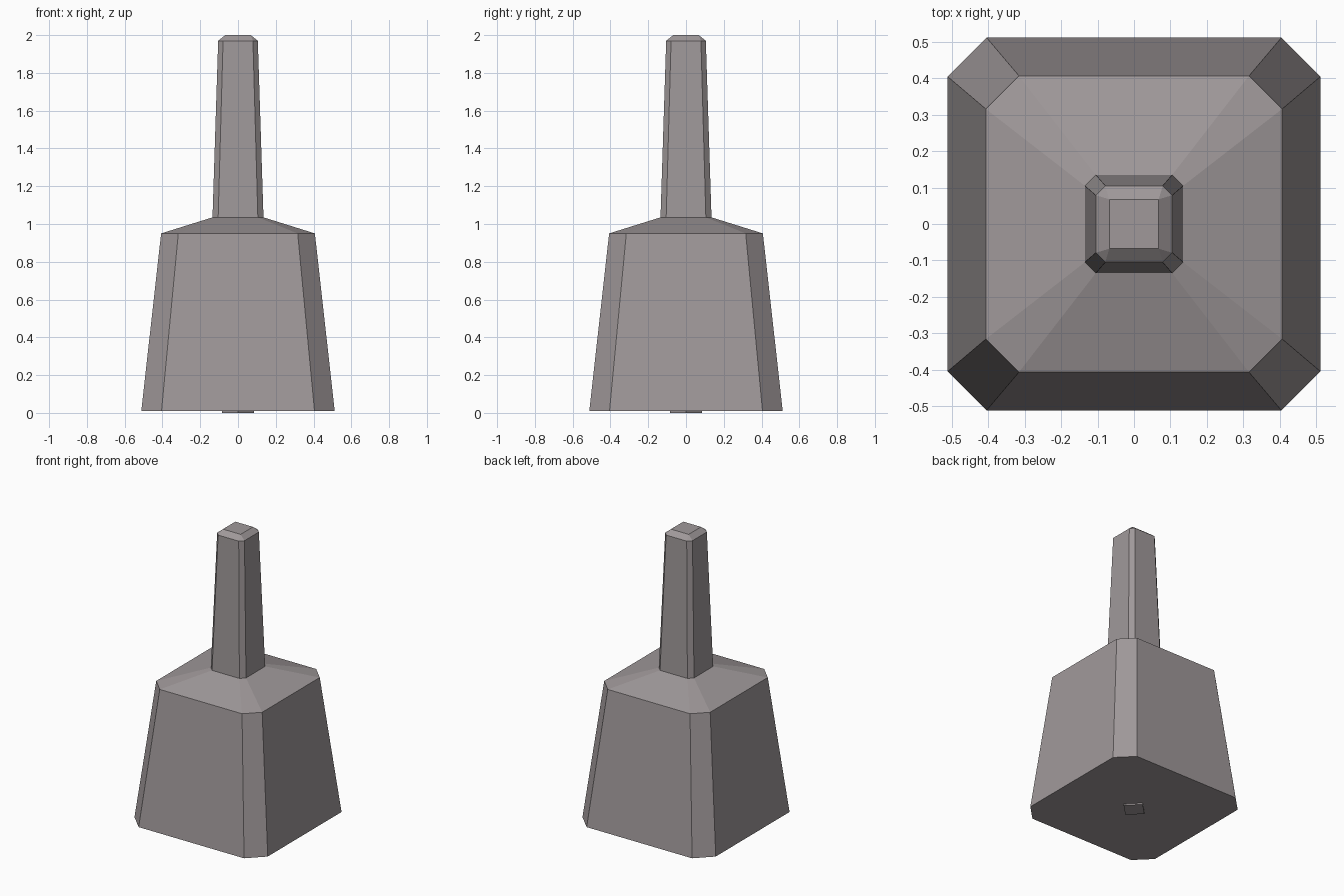
import bpy, bmesh

if "Cube" in bpy.data.objects:
    bpy.data.objects.remove(bpy.data.objects["Cube"])

stone = bpy.data.materials.new("warm grey stone")
stone.diffuse_color = (0.35, 0.318, 0.323, 1)
stone.use_nodes = True
stone.node_tree.nodes["Principled BSDF"].inputs["Base Color"].default_value = stone.diffuse_color


def lofted(name, sections):
    """Stack chamfered squares given as (z, half width, half length of the flat side)."""
    bm = bmesh.new()
    rings = []
    for z, w, c in sections:
        pts = [(c, -w), (w, -c), (w, c), (c, w), (-c, w), (-w, c), (-w, -c), (-c, -w)]
        rings.append([bm.verts.new((x, y, z)) for x, y in pts])
    for a, b in zip(rings, rings[1:]):
        for i in range(8):
            j = (i + 1) % 8
            bm.faces.new((a[i], a[j], b[j], b[i]))
    bm.faces.new(rings[0][::-1])
    bm.faces.new(rings[-1])
    # merge corners where the section is a plain square
    bmesh.ops.remove_doubles(bm, verts=bm.verts, dist=0.0005)
    bmesh.ops.recalc_face_normals(bm, faces=bm.faces)
    mesh = bpy.data.meshes.new(name)
    bm.to_mesh(mesh)
    bm.free()
    mesh.materials.append(stone)
    obj = bpy.data.objects.new(name, mesh)
    bpy.context.collection.objects.link(obj)
    return obj


# Tapered body, sloped shoulder, slim shaft and bevelled square tip
lofted("post", [
    (0.01, 0.512, 0.405),
    (0.95, 0.407, 0.316),
    (1.035, 0.135, 0.105),
    (1.97, 0.105, 0.079),
    (2.00, 0.068, 0.068),
])

# Small diamond plug under the base
bpy.ops.mesh.primitive_cylinder_add(vertices=4, radius=0.085, depth=0.02, location=(0, 0, 0.01))
plug = bpy.context.object
plug.name = "base_plug"
plug.data.materials.append(stone)
